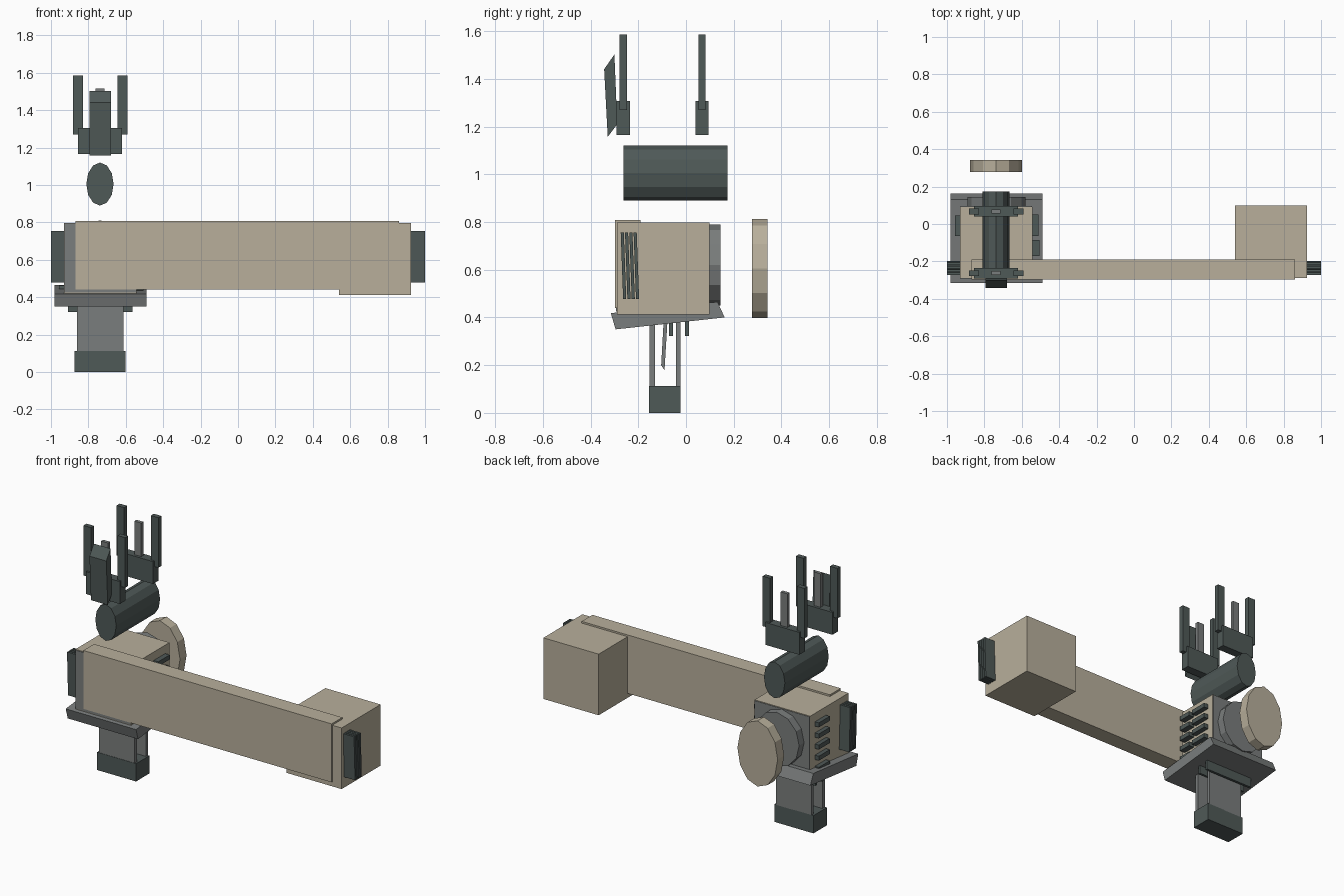
import bpy, bmesh, math
from mathutils import Matrix, Vector

if "Cube" in bpy.data.objects:
    bpy.data.objects.remove(bpy.data.objects["Cube"])


def material(name, rgb):
    m = bpy.data.materials.new(name)
    m.diffuse_color = (*rgb, 1)
    m.use_nodes = True
    m.node_tree.nodes["Principled BSDF"].inputs["Base Color"].default_value = m.diffuse_color
    return m


BEIGE = material("beige", (0.48, 0.43, 0.33))
GREY = material("mid_grey", (0.195, 0.207, 0.205))
DARK = material("dark_slate", (0.078, 0.1, 0.096))


def finish(name, bm, mat):
    bmesh.ops.recalc_face_normals(bm, faces=bm.faces)
    me = bpy.data.meshes.new(name)
    bm.to_mesh(me)
    bm.free()
    me.materials.append(mat)
    ob = bpy.data.objects.new(name, me)
    bpy.context.collection.objects.link(ob)
    return ob


def box(name, mat, x, y, z, shear=0.0):
    """Box from axis ranges; shear leans it in y with height."""
    bm = bmesh.new()
    bmesh.ops.create_cube(bm, size=1)
    for v in bm.verts:
        up = v.co.z
        v.co = Vector([(r[0] + r[1]) / 2 + c * (r[1] - r[0]) for r, c in zip((x, y, z), v.co)])
        v.co.y += up * shear
    return finish(name, bm, mat)


def side_profile(name, mat, x, pts):
    """Extrude a (y, z) outline along x."""
    bm = bmesh.new()
    f = bm.faces.new([bm.verts.new((x[0], y, z)) for y, z in pts])
    ext = bmesh.ops.extrude_face_region(bm, geom=[f])
    moved = [g for g in ext["geom"] if isinstance(g, bmesh.types.BMVert)]
    bmesh.ops.translate(bm, verts=moved, vec=(x[1] - x[0], 0, 0))
    return finish(name, bm, mat)


def drum(name, mat, cx, cz, rx, rz, y, top=1.0, sides=12):
    """Elliptical low-poly cylinder along y; top scales the +y end."""
    bm = bmesh.new()
    bmesh.ops.create_cone(bm, cap_ends=True, segments=sides, radius1=1, radius2=top,
                          depth=y[1] - y[0])
    bmesh.ops.transform(bm, verts=bm.verts, matrix=Matrix.Translation((cx, (y[0] + y[1]) / 2, cz))
                        @ Matrix.Diagonal((rx, 1, rz, 1)) @ Matrix.Rotation(-math.pi / 2, 4, "X"))
    return finish(name, bm, mat)


# Beam and end housings
box("beam_panel", BEIGE, (-0.87, 0.86), (-0.297, -0.19), (0.44, 0.808))
box("right_housing", BEIGE, (0.54, 0.925), (-0.29, 0.098), (0.412, 0.797))
box("left_housing", BEIGE, (-0.93, -0.542), (-0.29, 0.092), (0.42, 0.797))
box("left_housing_faces", GREY, (-0.927, -0.545), (-0.293, 0.095), (0.425, 0.793))

# Slatted end vents, mirrored
for side, label in ((-1, "left"), (1, "right")):
    xr = sorted((side * 0.92, side * 1.0))
    for i in range(4):
        y = -0.262 + i * 0.018
        box(f"{label}_end_slat_{i}", DARK, xr, (y - 0.0065, y + 0.0065), (0.478, 0.755), -0.01)

# Cooling fins on both sides of the left housing
for i in range(5):
    z = 0.45 + i * 0.07
    box(f"left_fin_{i}", DARK, (-0.957, -0.92), (-0.065, 0.045), (z - 0.014, z + 0.014))
    box(f"right_fin_{i}", DARK, (-0.55, -0.51), (-0.065, 0.05), (z - 0.014, z + 0.014))
    box(f"right_short_fin_{i}", DARK, (-0.55, -0.505), (-0.17, -0.085), (z - 0.014, z + 0.014))

# Rear drums
drum("rear_collar", GREY, -0.735, 0.62, 0.155, 0.17, (0.09, 0.145))
drum("rear_disc", BEIGE, -0.738, 0.605, 0.14, 0.207, (0.277, 0.342))

# Tilted base plate with ribs below
side_profile("base_plate", GREY, (-0.98, -0.49),
             [(-0.315, 0.418), (-0.295, 0.35), (0.162, 0.4), (0.132, 0.465)])
for i, y in enumerate((-0.063, 0.004)):
    box(f"under_rib_{i}", DARK, (-0.91, -0.565), (y - 0.008, y + 0.008), (0.322, 0.4))

# Pedestal
box("foot", DARK, (-0.873, -0.602), (-0.155, -0.022), (0, 0.112))
box("front_leg_plate", GREY, (-0.86, -0.613), (-0.153, -0.13), (0.11, 0.38))
box("rear_leg_plate", GREY, (-0.86, -0.613), (-0.042, -0.022), (0.11, 0.39))
side_profile("inner_lever", GREY, (-0.79, -0.68),
             [(-0.104, 0.2), (-0.09, 0.178), (-0.078, 0.38), (-0.094, 0.38)])

# Upper drum
drum("upper_drum", DARK, -0.738, 1.005, 0.073, 0.115, (-0.262, 0.174))

# Twin pronged brackets
for y, label in ((-0.263, "front"), (0.067, "rear")):
    box(f"{label}_bracket", DARK, (-0.856, -0.62), (y - 0.028, y + 0.028), (1.165, 1.306))
    for side in (-1, 1):
        x = -0.737 + side * 0.119
        box(f"{label}_prong", DARK, (x - 0.026, x + 0.026), (y - 0.015, y + 0.015), (1.27, 1.585))
    box(f"{label}_middle_pin", GREY, (-0.762, -0.714), (y - 0.011, y + 0.011), (1.3, 1.517))

# Slanted sight slab
side_profile("front_slab", DARK, (-0.795, -0.678),
             [(-0.343, 1.44), (-0.3, 1.502), (-0.288, 1.21), (-0.328, 1.157)])
